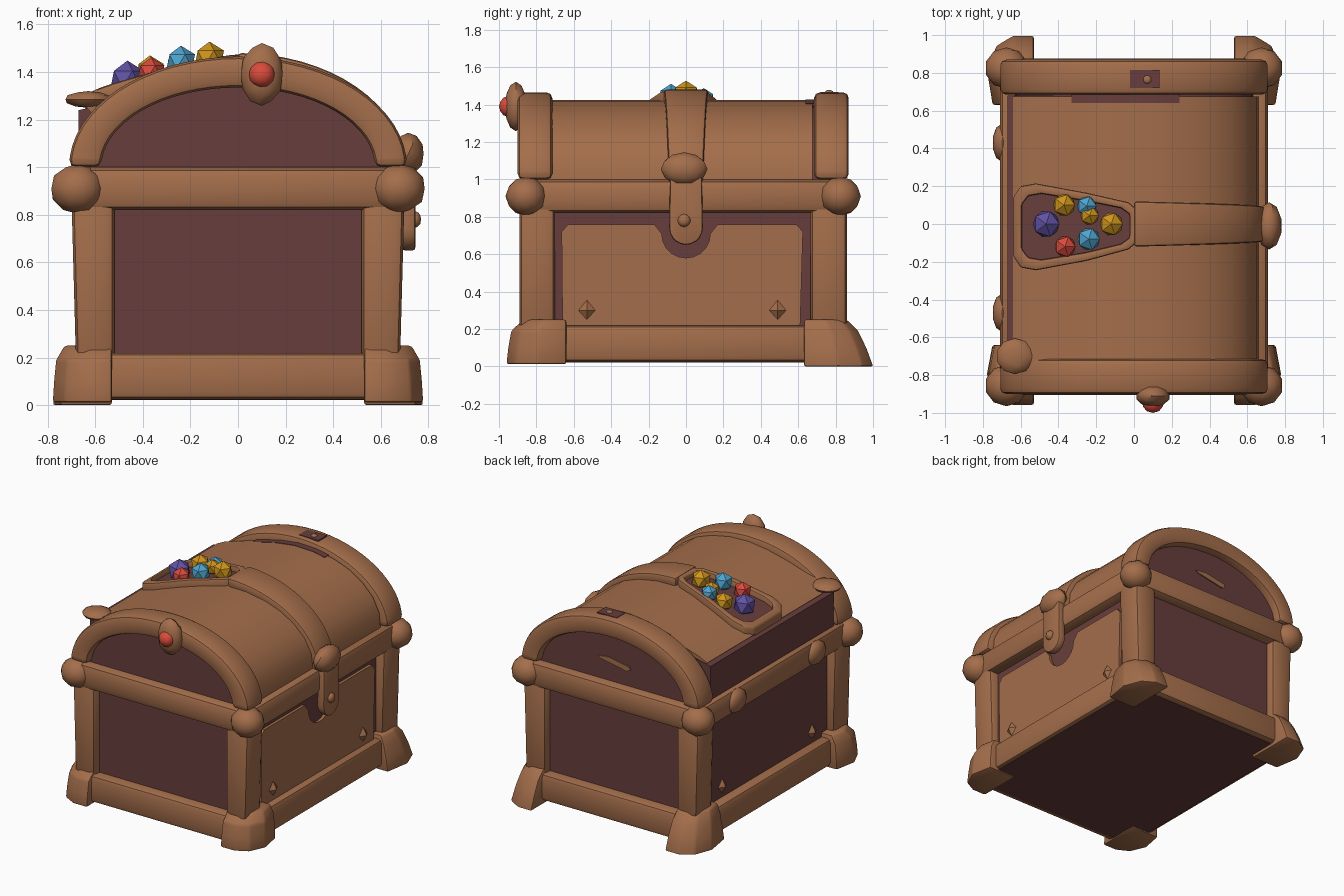
import bpy, bmesh, math
from mathutils import Vector

if "Cube" in bpy.data.objects:
    bpy.data.objects.remove(bpy.data.objects["Cube"])


def material(name, rgb):
    m = bpy.data.materials.new(name)
    m.diffuse_color = (*rgb, 1)
    m.use_nodes = True
    m.node_tree.nodes["Principled BSDF"].inputs["Base Color"].default_value = m.diffuse_color
    return m


BROWN = material("warm brown wood", (0.37, 0.155, 0.07))
DARK = material("dark maroon wood", (0.135, 0.048, 0.045))
RED = material("red gem", (0.70, 0.07, 0.045))
BLUE = material("blue gem", (0.08, 0.37, 0.62))
PURPLE = material("purple gem", (0.12, 0.085, 0.37))
GOLD = material("gold", (0.62, 0.30, 0.012))


def finish(name, bm, mat, bevel=0.0, smooth=35, segs=2):
    bmesh.ops.recalc_face_normals(bm, faces=bm.faces)
    if bevel:
        edges = [e for e in bm.edges if len(e.link_faces) == 2 and e.calc_face_angle(0) > 0.5]
        bmesh.ops.bevel(bm, geom=edges, offset=bevel, segments=segs, profile=0.5,
                        affect='EDGES', clamp_overlap=True)
    me = bpy.data.meshes.new(name)
    bm.to_mesh(me)
    bm.free()
    me.materials.append(mat)
    ob = bpy.data.objects.new(name, me)
    bpy.context.collection.objects.link(ob)
    if smooth:
        bpy.ops.object.select_all(action='DESELECT')
        ob.select_set(True)
        bpy.context.view_layer.objects.active = ob
        bpy.ops.object.shade_smooth_by_angle(angle=math.radians(smooth))
    return ob


def hull(name, pts, mat, bevel=0.0):
    bm = bmesh.new()
    for p in pts:
        bm.verts.new(p)
    bmesh.ops.convex_hull(bm, input=bm.verts)
    bmesh.ops.dissolve_limit(bm, angle_limit=0.02, verts=bm.verts, edges=bm.edges)
    return finish(name, bm, mat, bevel)


def box(name, x, y, z, mat, bevel=0.0):
    return hull(name, [(a, b, c) for a in x for b in y for c in z], mat, bevel)


def prism(name, pts, mat, offset, bevel=0.0):
    bm = bmesh.new()
    f = bm.faces.new([bm.verts.new(p) for p in pts])
    ext = bmesh.ops.extrude_face_region(bm, geom=[f], use_keep_orig=True)
    bmesh.ops.translate(bm, vec=offset, verts=[g for g in ext['geom'] if isinstance(g, bmesh.types.BMVert)])
    return finish(name, bm, mat, bevel)


def sweep(name, loops, mat, closed=False, bevel=0.0):
    bm = bmesh.new()
    rows = [[bm.verts.new(p) for p in loop] for loop in loops]
    n = len(rows[0])
    for i in range(len(rows) if closed else len(rows) - 1):
        a, b = rows[i], rows[(i + 1) % len(rows)]
        for k in range(n):
            bm.faces.new((a[k], a[(k + 1) % n], b[(k + 1) % n], b[k]))
    if not closed:
        bm.faces.new(rows[0])
        bm.faces.new(rows[-1])
    return finish(name, bm, mat, bevel)


def ball(name, loc, size, mat, sub=2, smooth=30):
    bm = bmesh.new()
    bmesh.ops.create_icosphere(bm, subdivisions=sub, radius=1)
    for v in bm.verts:
        v.co = Vector(loc) + Vector(c * s for c, s in zip(v.co, size))
    return finish(name, bm, mat, 0, smooth)


def arc(a, h, t):
    return a * math.cos(t), 1.0 + h * math.sin(t)


# lid surface profile (x, z), its left edge sits slightly raised
LID = [(0.66, 0.99), (0.65, 1.10), (0.60, 1.20), (0.52, 1.28), (0.42, 1.345), (0.3, 1.39), (0.15, 1.42),
       (0.0, 1.425), (-0.15, 1.405), (-0.3, 1.37), (-0.45, 1.325), (-0.58, 1.285), (-0.64, 1.255)]


def lid_z(x):
    for (x1, z1), (x0, z0) in zip(LID, LID[1:]):
        if x0 <= x <= x1:
            return z0 + (z1 - z0) * (x - x0) / (x1 - x0)
    return LID[-1][1]


# dark body core, floor and lid core
box("body_core", (-0.63, 0.63), (-0.83, 0.80), (0.05, 0.98), DARK)
box("floor_plate", (-0.67, 0.67), (-0.86, 0.83), (0.022, 0.06), DARK)
prism("lid_core", [(x, -0.84, z) for x, z in (arc(0.63, 0.39, math.pi * i / 24) for i in range(25))],
      DARK, (0, 1.65, 0))
hull("lid_left_wall", [(x, y, z) for y in (-0.72, 0.68)
                       for x, z in ((-0.67, 0.98), (-0.67, 1.24), (-0.4, 1.30), (-0.4, 0.98))], DARK)

# brown lid shell
sweep("lid_shell", [[(x, -0.74, z), (x, 0.675, z), (x * 0.95, 0.675, z - 0.035), (x * 0.95, -0.74, z - 0.035)]
                    for x, z in LID], BROWN)
# dark worn strip along the rear edge of the lid
sweep("lid_worn_strip", [[(x, y, lid_z(x) + d) for y, d in ((0.64, 0.003), (0.69, 0.003), (0.69, -0.01), (0.64, -0.01))]
                         for x in (-0.33, -0.15, 0.0, 0.15, 0.24)], DARK)

# arched end bands
for name, y0, y1 in (("front", -0.90, -0.715), ("back", 0.685, 0.87)):
    loops = []
    for i in range(33):
        t = math.pi * i / 32
        (xo, zo), (xi, zi) = arc(0.71, 0.465, t), arc(0.575, 0.335, t)
        loops.append([(xo, y0, zo), (xo, y1, zo), (xi, y1, zi), (xi, y0, zi)])
    sweep(name + "_arch_band", loops, BROWN, bevel=0.03)

# rails around the base and the middle
for name, z0, z1, xo, bev in (("base", 0.025, 0.22, 0.70, 0.03), ("middle", 0.82, 1.0, 0.71, 0.045)):
    for side, y in (("front", (-0.905, -0.74)), ("back", (0.71, 0.875))):
        box(f"{name}_rail_{side}", (-0.68, 0.68), y, (z0, z1), BROWN, bev)
    for side, s in (("right", 1), ("left", -1)):
        box(f"{name}_rail_{side}", (s * 0.56, s * xo), (-0.86, 0.83), (z0, z1), BROWN, bev)

# corner posts, knobs and feet
FOOT = [(0.53, 0.0), (0.75, 0.0), (0.78, 0.17), (0.73, 0.29), (0.64, 0.34), (0.53, 0.34)]
for sx, lr in ((-1, "left"), (1, "right")):
    for sy, fb, yi, yo in ((-1, "front", 0.70, 0.89), (1, "back", 0.665, 0.86)):
        tag = f"{fb}_{lr}"
        hull("post_" + tag, [(sx * x, sy * y, z) for z, e in ((0.15, 0.0), (0.88, 0.02))
                             for x in (0.52, 0.68 + e) for y in (yi, yo)], BROWN, 0.035)
        ball("corner_knob_" + tag, (sx * 0.675, sy * (yo - 0.035), 0.91), (0.115, 0.11, 0.105), BROWN)
        # rear feet flare out further than the front ones
        z0, base, length = (0.012, 0.64, 0.94) if sy < 0 else (0.0, 0.63, 1.09)
        pts = []
        for z, k in ((z0, 1.0), (0.10, 0.97 if sy < 0 else 0.90), (0.19, 0.92 if sy < 0 else 0.78), (0.25, 0.72 if sy < 0 else 0.62)):
            pts += [(sx * (0.53 + (x - 0.53) * (0.3 + 0.7 * k)), sy * (base + y * length * k), z) for x, y in FOOT]
        hull("foot_" + tag, pts, BROWN, 0.012)

# brown panel on the right side with a rounded notch under the clasp
panel = [(-0.66, 0.2), (0.61, 0.2), (0.625, 0.72), (0.59, 0.76), (0.17, 0.76)]
panel += [(0.13 * math.cos(t), 0.71 - 0.13 * math.sin(t)) for t in (math.pi * i / 10 for i in range(11))]
panel += [(-0.17, 0.76), (-0.63, 0.76), (-0.665, 0.72)]
prism("right_side_panel", [(0.62, y, z) for y, z in panel], BROWN, (0.03, 0, 0))

# diamond rivets on both sides, studs on the left middle rail
for x, lr in ((0.65, "right"), (-0.63, "left")):
    for y in (-0.53, 0.49):
        s = 1 if x > 0 else -1
        hull(f"rivet_{lr}_{'front' if y < 0 else 'back'}",
             [(x, y - 0.045, 0.30), (x, y + 0.045, 0.30), (x, y, 0.25), (x, y, 0.355), (x + s * 0.03, y, 0.30)], BROWN)
for y in (-0.47, 0.43):
    ball(f"rail_stud_{'front' if y < 0 else 'back'}", (-0.70, y, 0.91), (0.05, 0.10, 0.085), BROWN)

# strap over the lid down to the clasp
sweep("lid_strap", [[(x, -w, z), (x, w, z), (x * 0.9, w, z - 0.07), (x * 0.9, -w, z - 0.07)]
                    for (x, z), w in ((arc(0.70, 0.48, math.pi / 2 * i / 16), 0.09 + 0.03 * i / 16) for i in range(17))],
      BROWN, bevel=0.015)
hasp = [(0.085, 1.02)] + [(0.09 * math.cos(t), 0.74 - 0.09 * math.sin(t)) for t in (math.pi * i / 10 for i in range(11))]
hasp += [(-0.085, 1.02)]
prism("clasp_hasp", [(0.69, y, z) for y, z in hasp], BROWN, (0.055, 0, 0), 0.012)
ball("clasp_boss", (0.715, -0.01, 1.055), (0.068, 0.125, 0.09), BROWN)
ball("clasp_rivet", (0.745, -0.01, 0.78), (0.025, 0.035, 0.035), BROWN)

# tapered frame around the gem opening, following the lid
corners = [(-0.52, 0.215), (-0.25, 0.165), (-0.03, 0.115), (0.025, 0.07), (0.025, -0.09), (-0.03, -0.135),
           (-0.25, -0.195), (-0.52, -0.245), (-0.60, -0.23), (-0.64, -0.17), (-0.64, 0.14), (-0.60, 0.20)]
loops, inner = [], []
for x, y in corners:
    xi, yi = -0.31 + (x + 0.31) * 0.86, -0.012 + (y + 0.012) * 0.76
    zo, zi = lid_z(x) + 0.05, lid_z(xi) + 0.05
    loops.append([(x, y, zo - 0.09), (x, y, zo), (xi, yi, zi), (xi, yi, zi - 0.09)])
    inner.append((xi, yi, lid_z(xi) + 0.012))
sweep("gem_opening_frame", loops, BROWN, closed=True, bevel=0.012)
hull("gem_opening_floor", inner + [(x, y, z - 0.04) for x, y, z in inner], DARK)

# heap of gems and gold
for i, (x, y, z, r, m) in enumerate([
        (-0.465, 0.0, 1.37, 0.078, PURPLE), (-0.365, -0.12, 1.40, 0.062, RED), (-0.24, -0.08, 1.445, 0.066, BLUE),
        (-0.12, 0.0, 1.46, 0.068, GOLD), (-0.37, 0.10, 1.405, 0.065, GOLD), (-0.25, 0.095, 1.43, 0.058, BLUE),
        (-0.235, 0.045, 1.435, 0.055, GOLD)]):
    ball(f"gem_{i + 1}", (x, y, z), (r, r, r), m, 1, 0)

# front crest with its red gem
ball("front_crest", (0.10, -0.91, 1.39), (0.092, 0.06, 0.132), BROWN)
ball("front_crest_gem", (0.10, -0.95, 1.39), (0.056, 0.05, 0.056), RED)

# small details: left tongue, rear top plate, streak on the rear arch panel
ball("lid_tongue", (-0.63, -0.70, 1.285), (0.10, 0.095, 0.035), BROWN)
box("rear_top_plate", (-0.02, 0.135), (0.72, 0.815), (1.459, 1.468), DARK)
ball("rear_top_rivet", (0.07, 0.765, 1.468), (0.022, 0.022, 0.01), BROWN)
hull("rear_arch_streak", [(x, y, z) for y in (0.80, 0.818)
                          for x, z in ((-0.13, 1.12), (-0.10, 1.105), (0.11, 1.145), (0.13, 1.16), (0.04, 1.17), (-0.12, 1.14))], BROWN)
